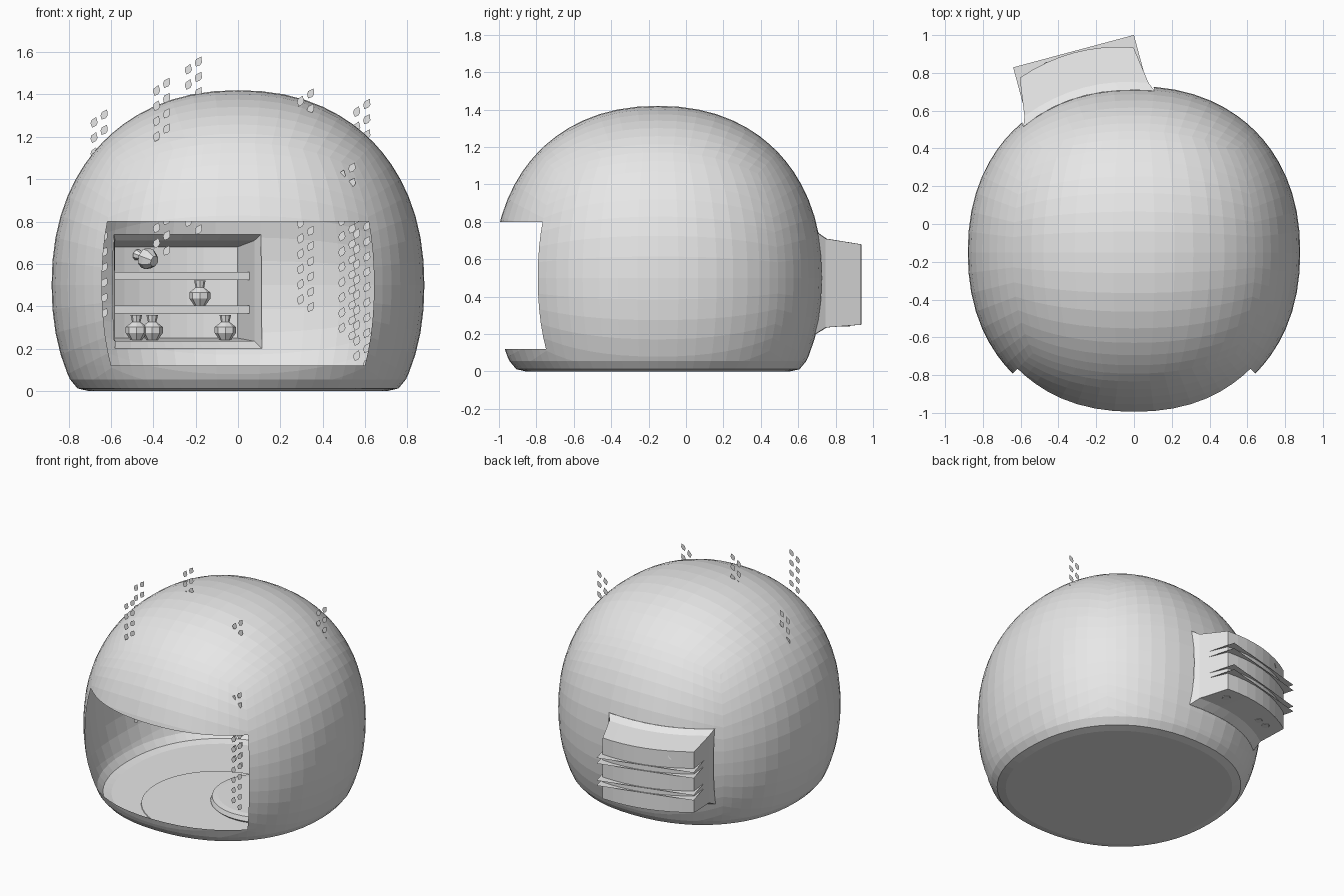
import bpy, bmesh, math
from mathutils import Vector, Matrix

if "Cube" in bpy.data.objects:
    bpy.data.objects.remove(bpy.data.objects["Cube"])

grey = bpy.data.materials.new("plain_grey")
grey.diffuse_color = (0.8, 0.8, 0.8, 1)
grey.use_nodes = True
grey.node_tree.nodes["Principled BSDF"].inputs["Base Color"].default_value = grey.diffuse_color

# Dome centre, half sizes and roundness
C = Vector((0, -0.15, 0.5))
SIZE = Vector((0.88, 0.88, 0.92))
P = 2.2
# Alcove frame: turned 15 degrees, origin at the middle of the shelf backs
A = math.radians(15)
O = Vector((-0.32, 0.915, 0))
T = Vector((math.cos(A), math.sin(A), 0))
N = Vector((-math.sin(A), math.cos(A), 0))


def finish(name, bm):
    me = bpy.data.meshes.new(name)
    bm.to_mesh(me)
    bm.free()
    me.materials.append(grey)
    ob = bpy.data.objects.new(name, me)
    bpy.context.collection.objects.link(ob)
    return ob


def dome_norm(v):
    return sum(abs(v[i]) ** P for i in range(3)) ** (1 / P)


def alcove_point(t, n, z):
    return O + T * t + N * n + Vector((0, 0, z))


def dome_depth(t, z):
    """Distance along the alcove axis at which the dome skin is met."""
    lo, hi = -0.7, 0.2
    for _ in range(30):
        mid = (lo + hi) / 2
        d = alcove_point(t, mid, z) - C
        if dome_norm([d[i] / SIZE[i] for i in range(3)]) < 1:
            lo = mid
        else:
            hi = mid
    return lo


def slice_mesh(bm, co, no, faces=None, clear=False):
    faces = faces or bm.faces[:]
    geom = list({v for f in faces for v in f.verts}) + \
        list({e for f in faces for e in f.edges}) + list(faces)
    return bmesh.ops.bisect_plane(bm, geom=geom, dist=1e-5, plane_co=co,
                                  plane_no=no, clear_inner=clear)


# Dome shell: rounded grid cube with flat base
bm = bmesh.new()
bmesh.ops.create_cube(bm, size=2)
bmesh.ops.subdivide_edges(bm, edges=bm.edges[:], cuts=15, use_grid_fill=True)
for v in bm.verts:
    d = v.co.normalized()
    d = d / dome_norm(d)
    v.co = C + Vector((d.x * SIZE.x, d.y * SIZE.y, d.z * SIZE.z))
slice_mesh(bm, (0, 0, 0.055), (0, 0, 1), clear=True)
rim = [e for e in bm.edges if e.is_boundary]
cap = bmesh.ops.contextual_create(bm, geom=rim)["faces"][0]
for z, s in ((0.012, 0.955), (0.0, 0.93)):
    geom = bmesh.ops.extrude_discrete_faces(bm, faces=[cap])["faces"]
    cap = geom[0]
    for v in cap.verts:
        v.co = Vector((v.co.x * s, C.y + (v.co.y - C.y) * s, z))
# Front opening: a quarter wedge between two heights
for z in (0.12, 0.8):
    slice_mesh(bm, (0, 0, z), (0, 0, 1))
gone = []
for f in bm.faces:
    c = f.calc_center_median() - C
    if 0.12 < c.z + C.z < 0.8 and c.y < -abs(c.x):
        gone.append(f)
bmesh.ops.delete(bm, geom=gone, context="FACES")
# Back hole for the alcove
for co, no in ((O - T * 0.36, T), (O + T * 0.36, T),
               (Vector((0, 0, 0.2)), Vector((0, 0, 1))),
               (Vector((0, 0, 0.74)), Vector((0, 0, 1)))):
    back = [f for f in bm.faces if f.calc_center_median().y > 0.3]
    slice_mesh(bm, co, no, back)
gone = []
for f in bm.faces:
    c = f.calc_center_median()
    if c.y > 0.3 and abs((c - O).dot(T)) < 0.36 and 0.2 < c.z < 0.74:
        gone.append(f)
bmesh.ops.delete(bm, geom=gone, context="FACES")
bmesh.ops.recalc_face_normals(bm, faces=bm.faces[:])
finish("dome_shell", bm)

# Alcove: flared collar, tapering box and bowed back wall
bm = bmesh.new()
SEG = 8
rings = []
for k, (hw, z0, z1, n0, bow) in enumerate(((0.36, 0.2, 0.74, 0, 0),
                                           (0.34, 0.235, 0.71, -0.265, 0.065),
                                           (0.312, 0.25, 0.68, -0.063, 0.055))):
    rows = []
    for z in (z0, z1):
        row = []
        for i in range(SEG + 1):
            s = -1 + 2 * i / SEG
            n = dome_depth(s * hw, z) if k == 0 else n0 + bow * (1 - s * s)
            row.append(bm.verts.new(alcove_point(s * hw, n, z)))
        rows.append(row)
    rings.append(rows)
for a, b in zip(rings, rings[1:]):
    for r in (0, 1):
        for i in range(SEG):
            bm.faces.new((a[r][i], a[r][i + 1], b[r][i + 1], b[r][i]))
    for i in (0, SEG):
        bm.faces.new((a[0][i], a[1][i], b[1][i], b[0][i]))
lo, hi = rings[-1]
for i in range(SEG):
    bm.faces.new((lo[i], lo[i + 1], hi[i + 1], hi[i]))
bmesh.ops.recalc_face_normals(bm, faces=bm.faces[:])
finish("alcove", bm)

# Shelves: top, bottom and front sheets
for name, z0, z1 in (("lower_shelf", 0.367, 0.403), ("upper_shelf", 0.523, 0.563)):
    bm = bmesh.new()
    strip = [[bm.verts.new(alcove_point(t, n, z)) for t in (-0.331, 0.331)]
             for n, z in ((0, z1), (-0.21, z1), (-0.21, z0), (0, z0))]
    for a, b in zip(strip, strip[1:]):
        bm.faces.new((a[0], b[0], b[1], a[1]))
    finish(name, bm)

# Jars: eight-sided turned profile
JAR = ((0.026, 0), (0.05, 0.034), (0.05, 0.062), (0.02, 0.086), (0.027, 0.118))


def jar(name, x, z, tilt=0):
    bm = bmesh.new()
    rows = [[bm.verts.new((r * math.cos(i * math.pi / 4), r * math.sin(i * math.pi / 4), h))
             for i in range(8)] for r, h in JAR]
    for a, b in zip(rows, rows[1:]):
        for i in range(8):
            j = (i + 1) % 8
            bm.faces.new((a[i], a[j], b[j], b[i]))
    bm.faces.new(rows[0][::-1])
    bm.faces.new(rows[-1])
    n = -0.13
    pos = alcove_point((x - O.x - N.x * n) / T.x, n, z)
    bm.transform(Matrix.Translation(pos) @ Matrix.Rotation(tilt, 4, "Y")
                 @ Matrix.Rotation(tilt * 0.6, 4, "X"))
    finish(name, bm)


for k, (x, z, tilt) in enumerate(((-0.48, 0.24, 0), (-0.405, 0.24, 0), (-0.06, 0.24, 0),
                                  (-0.18, 0.403, 0), (-0.395, 0.612, -1.2))):
    jar(f"jar_{k + 1}", x, z, tilt)

# Hanging vines: staggered flat leaves
LEAF = ((0, -0.027), (0.014, -0.012), (0.016, 0.004), (0, 0.027),
        (-0.016, 0.004), (-0.014, -0.012))


def vine(name, x, y, top, bottom):
    bm = bmesh.new()
    z, k = top - 0.025, 0
    while z > bottom:
        side = 1 if k % 2 == 0 else -1
        a = -0.5 if side > 0 else -0.35
        bm.faces.new([bm.verts.new((x + side * 0.024 + u * math.cos(a) - w * math.sin(a), y,
                                    z + u * math.sin(a) + w * math.cos(a)))
                      for u, w in LEAF])
        z -= 0.036
        k += 1
    finish(name, bm)


for k, v in enumerate(((-0.655, -0.17, 1.33, 0.33), (-0.36, -0.7, 1.48, 0.63),
                       (-0.21, -0.256, 1.58, 0.74), (0.32, -0.46, 1.43, 0.38),
                       (0.585, 0.1, 1.38, 0.13), (0.515, -0.75, 1.08, 0.23))):
    vine(f"vine_{k + 1}", *v)


# Floor pieces
def disc(name, x, y, levels):
    bm = bmesh.new()
    rows = [[bm.verts.new((x + r * math.cos(i * math.tau / 48),
                           y + r * math.sin(i * math.tau / 48), z))
             for i in range(48)] for r, z in levels]
    for a, b in zip(rows, rows[1:]):
        for i in range(48):
            j = (i + 1) % 48
            bm.faces.new((a[i], a[j], b[j], b[i]))
    bm.faces.new(rows[-1])
    finish(name, bm)


disc("rug", 0.07, -0.33, ((0.49, 0.001), (0.488, 0.006)))
disc("round_cushion", 0.31, -0.14, ((0.33, 0.002), (0.35, 0.02), (0.34, 0.05), (0.3, 0.055)))
